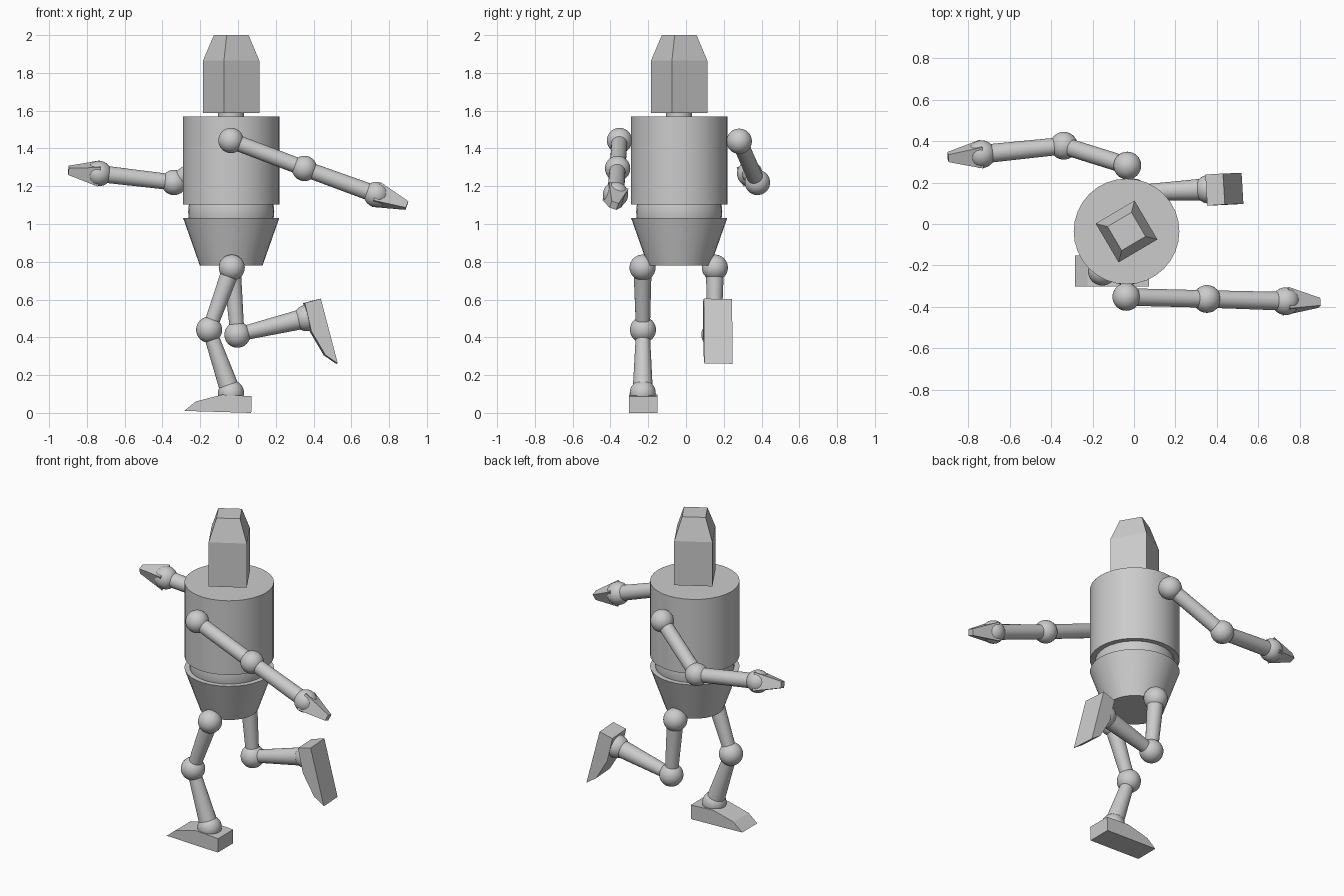
import bpy, bmesh, math
from mathutils import Vector, Matrix

if "Cube" in bpy.data.objects:
    bpy.data.objects.remove(bpy.data.objects["Cube"])

CX = CY = -0.036  # body axis


def finish(bm, name, smooth=True):
    bmesh.ops.recalc_face_normals(bm, faces=bm.faces)
    me = bpy.data.meshes.new(name)
    bm.to_mesh(me)
    bm.free()
    ob = bpy.data.objects.new(name, me)
    bpy.context.collection.objects.link(ob)
    if smooth:
        bpy.ops.object.select_all(action='DESELECT')
        bpy.context.view_layer.objects.active = ob
        ob.select_set(True)
        bpy.ops.object.shade_smooth_by_angle(angle=math.radians(35))
    return ob


def ball(name, c, r):
    bm = bmesh.new()
    bmesh.ops.create_uvsphere(bm, u_segments=32, v_segments=16, radius=r,
                              matrix=Matrix.Translation(c))
    return finish(bm, name)


def taper(name, a, b, ra, rb, sides=32, roll=0.0):
    """Closed frustum from point a to point b."""
    a, b = Vector(a), Vector(b)
    d = b - a
    m = (Matrix.Translation((a + b) / 2) @ d.to_track_quat('Z', 'Y').to_matrix().to_4x4()
         @ Matrix.Rotation(roll, 4, 'Z'))
    bm = bmesh.new()
    bmesh.ops.create_cone(bm, cap_ends=True, segments=sides, radius1=ra, radius2=rb,
                          depth=d.length, matrix=m)
    return finish(bm, name, sides > 8)


def foot(name, heel, toe_dir, up, width=0.15):
    """Wedge foot: side profile extruded across its width."""
    profile = [(0, 0), (0, 0.088), (0.155, 0.092), (0.295, 0.052), (0.355, 0)]
    d = Vector(toe_dir).normalized()
    side = d.cross(Vector(up)).normalized()
    up = side.cross(d)
    bm = bmesh.new()
    vs = [bm.verts.new(Vector(heel) + d * t + up * h - side * width / 2) for t, h in profile]
    f = bm.faces.new(vs)
    ext = bmesh.ops.extrude_face_region(bm, geom=[f])
    bmesh.ops.translate(bm, vec=side * width,
                        verts=[e for e in ext['geom'] if isinstance(e, bmesh.types.BMVert)])
    return finish(bm, name, False)


def axis(z):
    return (CX, CY, z)


# Trunk
taper("torso", axis(1.104), axis(1.57), 0.255, 0.255)
ball("waist", axis(1.065), 0.228)
taper("pelvis", axis(0.78), axis(1.033), 0.166, 0.255)
taper("neck", axis(1.54), axis(1.62), 0.069, 0.069)

# Head: square block with a tapered crown
bm = bmesh.new()
rings = []
for z, r in ((1.588, 0.154), (1.865, 0.154), (2.0, 0.095)):
    rings.append([bm.verts.new((CX + r * math.cos(math.radians(75.5 + 90 * i)),
                                CY + r * math.sin(math.radians(75.5 + 90 * i)), z))
                  for i in range(4)])
bm.faces.new(rings[0])
bm.faces.new(rings[-1])
for lo, hi in zip(rings, rings[1:]):
    for i in range(4):
        j = (i + 1) % 4
        bm.faces.new((lo[i], lo[j], hi[j], hi[i]))
finish(bm, "head", False)

# Arms: shoulder, elbow, wrist, fingertip
arms = {
    "right": [(-0.037, -0.352, 1.442), (0.352, -0.362, 1.294),
              (0.732, -0.373, 1.156), (0.894, -0.381, 1.098)],
    "left": [(-0.032, 0.282, 1.438), (-0.339, 0.378, 1.22),
             (-0.736, 0.337, 1.267), (-0.898, 0.323, 1.284)],
}
for s, (sh, el, wr, tip) in arms.items():
    for n, p in (("shoulder", sh), ("elbow", el), ("wrist", wr)):
        ball(f"{s}_{n}", p, 0.067)
    taper(f"{s}_upper_arm", sh, el, 0.042, 0.042)
    taper(f"{s}_forearm", el, wr, 0.042, 0.045)
    taper(f"{s}_hand", wr, tip, 0.077, 0.027, 4, math.radians(25))

# Legs: hip, knee, ankle
legs = {
    "right": [(-0.033, -0.23, 0.769), (-0.153, -0.228, 0.44), (-0.037, -0.229, 0.105)],
    "left": [(-0.033, 0.153, 0.769), (-0.003, 0.15, 0.414), (0.362, 0.168, 0.502)],
}
for s, (hip, kn, an) in legs.items():
    for n, p in (("hip", hip), ("knee", kn), ("ankle", an)):
        ball(f"{s}_{n}", p, 0.069)
    taper(f"{s}_thigh", hip, kn, 0.048, 0.037)
    taper(f"{s}_shin", kn, an, 0.036, 0.054)

# Feet: one planted, one kicked back
foot("right_foot", (0.07, -0.226, 0.0), (-1, 0, 0.03), (0.03, 0, 1))
foot("left_foot", (0.434, 0.169, 0.604), (0.253, 0.008, -0.967), (-0.967, -0.06, -0.253))
